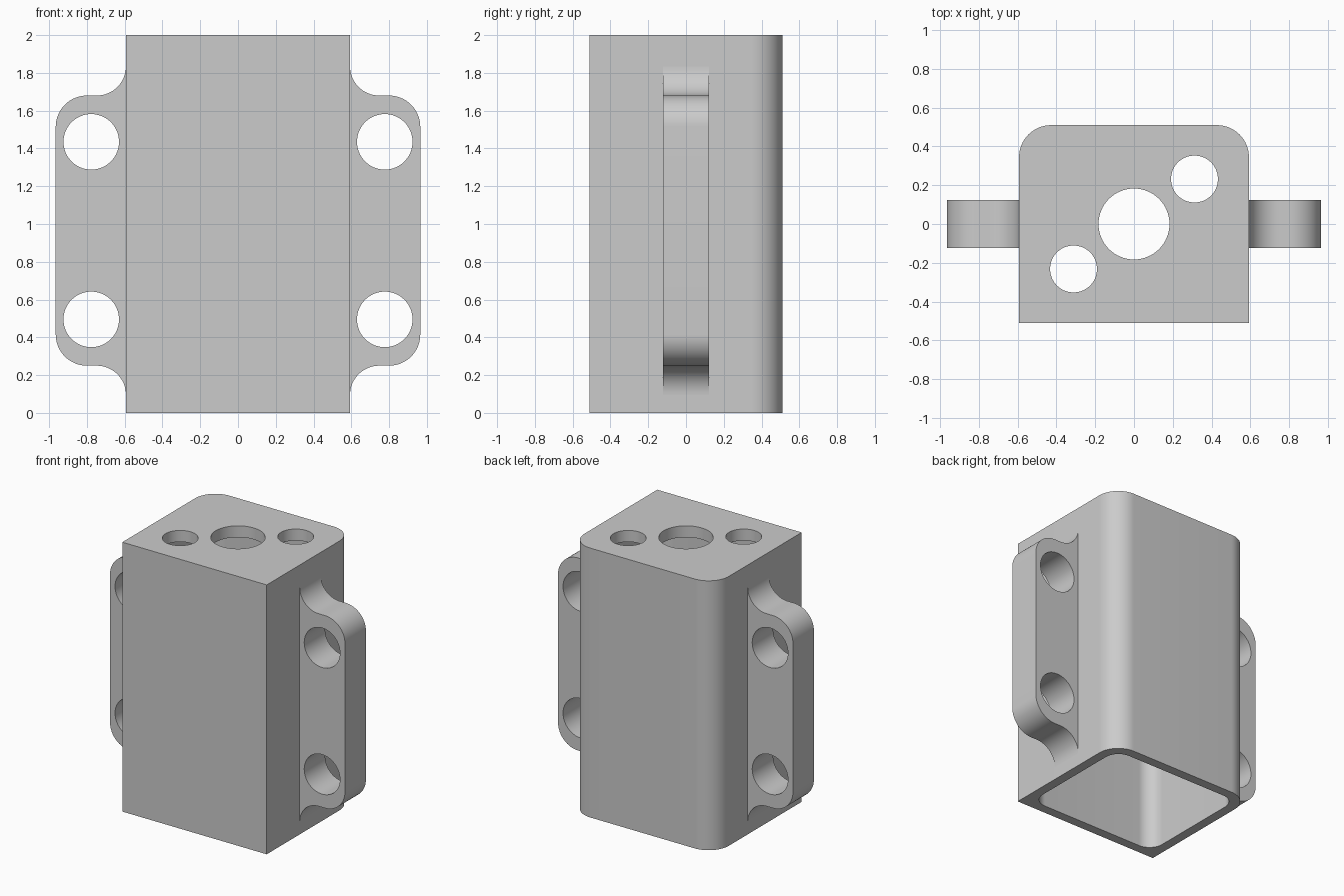
import bpy
import bmesh
from math import cos, sin, pi
from mathutils import Matrix, Vector

cube = bpy.data.objects.get("Cube")
if cube:
    bpy.data.objects.remove(cube, do_unlink=True)

grey = bpy.data.materials.new("plain grey")
grey.use_nodes = True
grey.diffuse_color = (0.6, 0.6, 0.6, 1)
grey.node_tree.nodes["Principled BSDF"].inputs["Base Color"].default_value = (0.6, 0.6, 0.6, 1)


def arc(cx, cy, r, start, end, steps=16):
    """Points on an arc, with angles in quarter turns."""
    angles = [(start + (end - start) * i / steps) * pi / 2 for i in range(steps + 1)]
    return [(cx + r * cos(a), cy + r * sin(a)) for a in angles]


def rounded_rect(hx, hy, r_back, r_front):
    """Counter-clockwise outline; a zero radius gives a sharp corner."""
    points = []
    corners = [(1, 1, r_back), (-1, 1, r_back), (-1, -1, r_front), (1, -1, r_front)]
    for i, (sx, sy, r) in enumerate(corners):
        if r:
            points += arc(sx * (hx - r), sy * (hy - r), r, i, i + 1)
        else:
            points.append((sx * hx, sy * hy))
    return points


def prism(name, outline, low, high, upright=True):
    """Extrude an outline along z, or an x-z outline along y."""
    bm = bmesh.new()
    face = bm.faces.new([bm.verts.new((x, y, low)) for x, y in outline])
    grown = bmesh.ops.extrude_face_region(bm, geom=[face])["geom"]
    verts = [v for v in grown if isinstance(v, bmesh.types.BMVert)]
    bmesh.ops.translate(bm, verts=verts, vec=Vector((0, 0, high - low)))
    if not upright:
        bmesh.ops.rotate(bm, verts=bm.verts, matrix=Matrix.Rotation(pi / 2, 3, "X"))
    bmesh.ops.recalc_face_normals(bm, faces=bm.faces)
    mesh = bpy.data.meshes.new(name)
    bm.to_mesh(mesh)
    bm.free()
    mesh.materials.append(grey)
    obj = bpy.data.objects.new(name, mesh)
    bpy.context.collection.objects.link(obj)
    return obj


def circle(x, y, r):
    return arc(x, y, r, 0, 4, 64)[:-1]


def activate(obj):
    bpy.ops.object.select_all(action="DESELECT")
    obj.select_set(True)
    bpy.context.view_layer.objects.active = obj


def cut(obj, cutter):
    cutter.hide_render = True
    mod = obj.modifiers.new("cut", "BOOLEAN")
    mod.operation = "DIFFERENCE"
    mod.solver = "EXACT"
    mod.object = cutter
    activate(obj)
    bpy.ops.object.modifier_apply(modifier=mod.name)
    bpy.data.objects.remove(cutter, do_unlink=True)


def smooth(obj):
    activate(obj)
    bpy.ops.object.shade_smooth_by_angle(angle=pi / 6)


# Housing: tall box with rounded back corners, open underneath
half_x, half_y, wall, roof = 0.593, 0.51, 0.07, 0.085
housing = prism("housing", rounded_rect(half_x, half_y, 0.165, 0), 0, 2)
cavity = rounded_rect(half_x - wall, half_y - wall, 0.11, 0.11)
cut(housing, prism("cavity_cutter", cavity, -0.2, 2 - roof))

# Holes through the roof
for x, y, r in [(0, 0, 0.183), (0.312, 0.232, 0.121), (-0.312, -0.232, 0.121)]:
    cut(housing, prism("roof_hole_cutter", circle(x, y, r), 1.8, 2.2))
smooth(housing)

# Mounting ears: rounded outer corners, concave fillets into the housing
mid, half_z, tip = 0.965, 0.715, 0.965
fillet, corner = 0.155, 0.165
upper = arc(tip - corner, half_z - corner, corner, 0, 1)
upper += arc(half_x + fillet, half_z + fillet, fillet, 3, 2)
upper.append((half_x - 0.03, half_z + fillet))
outline = upper + [(x, -z) for x, z in reversed(upper)]
outline = [(x, z + mid) for x, z in outline]

for side, sign in [("left", 1), ("right", -1)]:
    ear = prism(side + "_mounting_ear", [(sign * x, z) for x, z in outline], -0.123, 0.123, False)
    for z in (mid - 0.47, mid + 0.47):
        cut(ear, prism("bolt_hole_cutter", circle(sign * 0.777, z, 0.147), -0.3, 0.3, False))
    smooth(ear)
